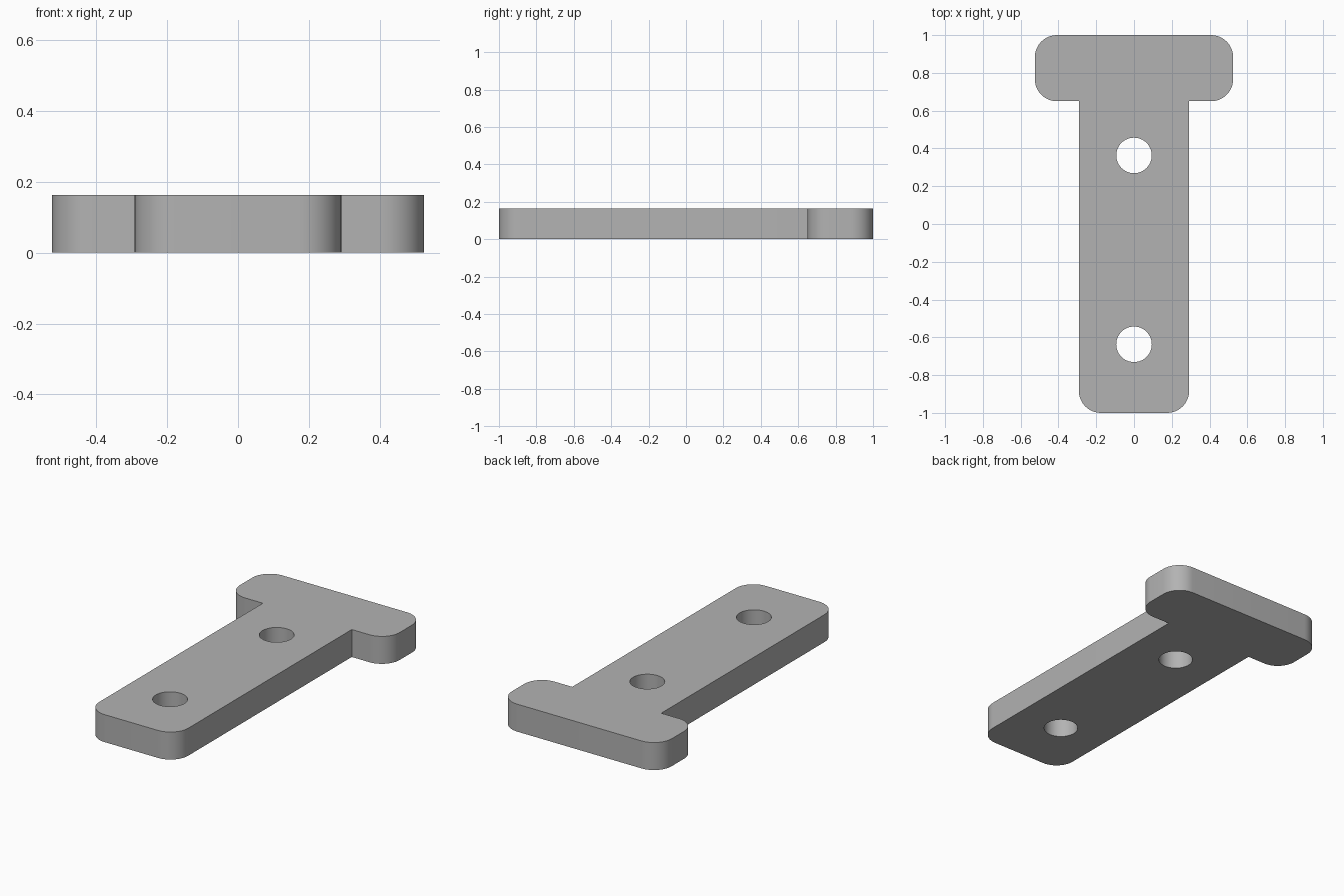
import bpy, bmesh
from math import sin, cos, pi

cube = bpy.data.objects.get("Cube")
if cube:
    bpy.data.objects.remove(cube, do_unlink=True)

THICK = 0.163
STEM, HEAD, NECK = 0.292, 0.525, 0.65   # half widths, and y where the head begins
RADIUS = 0.117
HOLE_RADIUS = 0.094

grey = bpy.data.materials.new("plain_grey")
grey.use_nodes = True
colour = (0.45, 0.45, 0.45, 1)
grey.diffuse_color = colour
grey.node_tree.nodes["Principled BSDF"].inputs["Base Color"].default_value = colour


def corner(x, y, start, steps=12):
    """Quarter circle about (x, y), anticlockwise from the start angle."""
    angles = [start + pi / 2 * i / steps for i in range(steps + 1)]
    return [(x + RADIUS * cos(a), y + RADIUS * sin(a)) for a in angles]


# T-shaped outline: right half, then its mirror image
half = corner(STEM - RADIUS, -1 + RADIUS, -pi / 2)
half.append((STEM, NECK))
half += corner(HEAD - RADIUS, NECK + RADIUS, -pi / 2)
half += corner(HEAD - RADIUS, 1 - RADIUS, 0)
outline = half + [(-x, y) for x, y in reversed(half)]

# Plate extruded from the outline
bm = bmesh.new()
base = bm.faces.new([bm.verts.new((x, y, 0)) for x, y in outline])
top = bmesh.ops.extrude_face_region(bm, geom=[base], use_keep_orig=True)["geom"]
bmesh.ops.translate(bm, vec=(0, 0, THICK),
                    verts=[v for v in top if isinstance(v, bmesh.types.BMVert)])
bmesh.ops.recalc_face_normals(bm, faces=bm.faces)
mesh = bpy.data.meshes.new("t_plate")
bm.to_mesh(mesh)
bm.free()
mesh.materials.append(grey)
plate = bpy.data.objects.new("t_plate", mesh)
bpy.context.collection.objects.link(plate)

# Two bolt holes on the centre line
for name, y in (("rear_hole", 0.363), ("front_hole", -0.637)):
    bpy.ops.mesh.primitive_cylinder_add(vertices=48, radius=HOLE_RADIUS, depth=THICK * 3,
                                        location=(0, y, THICK / 2))
    cutter = bpy.context.object
    cutter.name = name + "_cutter"
    cutter.data.materials.append(grey)
    cutter.hide_render = True
    cutter.hide_viewport = True
    cut = plate.modifiers.new(name, 'BOOLEAN')
    cut.operation = 'DIFFERENCE'
    cut.solver = 'EXACT'
    cut.object = cutter

# Apply the cuts, then smooth the rounded walls
bpy.ops.object.select_all(action='DESELECT')
bpy.context.view_layer.objects.active = plate
plate.select_set(True)
for mod in list(plate.modifiers):
    cutter = mod.object
    bpy.ops.object.modifier_apply(modifier=mod.name)
    bpy.data.objects.remove(cutter, do_unlink=True)
bpy.ops.object.shade_smooth_by_angle(angle=pi / 6)
